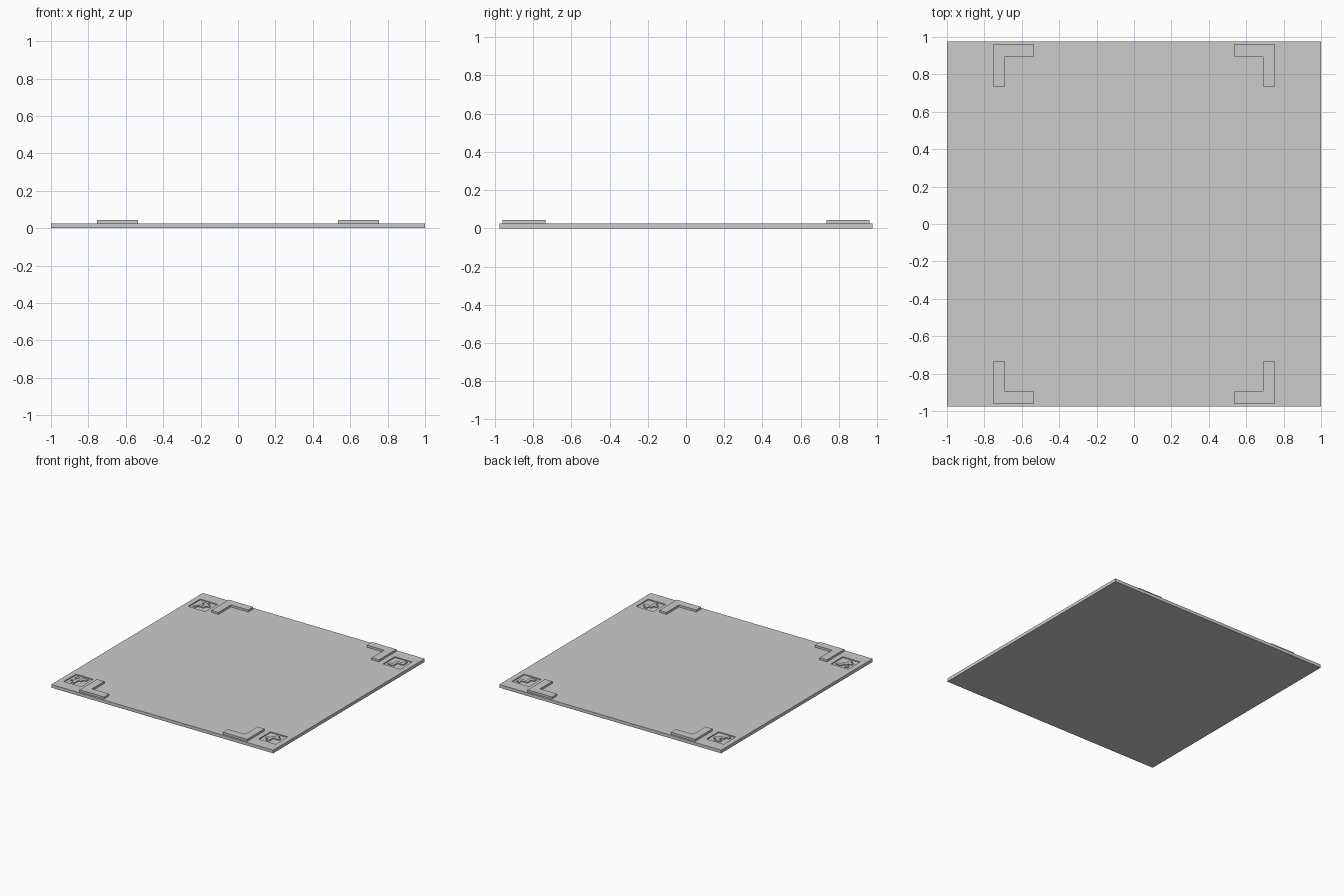
import bpy, bmesh
from mathutils import Vector

cube = bpy.data.objects.get("Cube")
if cube:
    bpy.data.objects.remove(cube, do_unlink=True)

TOP, FLOOR, BRACKET_TOP = 0.026, 0.018, 0.043
TAG_X, TAG_Y, TAG_SIZE = 0.877, 0.80, 0.156
CELL = TAG_SIZE / 6

grey = bpy.data.materials.new("plain grey")
grey.use_nodes = True
colour = (0.6, 0.6, 0.6, 1)
grey.diffuse_color = colour
grey.node_tree.nodes["Principled BSDF"].inputs["Base Color"].default_value = colour


def make_object(name, bm):
    bmesh.ops.recalc_face_normals(bm, faces=bm.faces)
    mesh = bpy.data.meshes.new(name)
    bm.to_mesh(mesh)
    bm.free()
    mesh.materials.append(grey)
    obj = bpy.data.objects.new(name, mesh)
    bpy.context.collection.objects.link(obj)
    return obj


def outline(bm, points, z):
    return bm.faces.new([bm.verts.new((x, y, z)) for x, y in points])


def rectangle(x0, x1, y0, y1):
    return [(x0, y0), (x1, y0), (x1, y1), (x0, y1)]


def raise_faces(bm, height):
    bmesh.ops.remove_doubles(bm, verts=bm.verts, dist=0.0001)
    result = bmesh.ops.extrude_face_region(bm, geom=bm.faces[:], use_keep_orig=True)
    verts = [v for v in result["geom"] if isinstance(v, bmesh.types.BMVert)]
    bmesh.ops.translate(bm, verts=verts, vec=Vector((0, 0, height)))


# Base plate
bm = bmesh.new()
outline(bm, rectangle(-1, 1, -0.975, 0.975), 0)
raise_faces(bm, TOP)
plate = make_object("base_plate", bm)

corners = {
    "front_right": (-1, -1), "front_left": (1, -1),
    "back_right": (-1, 1), "back_left": (1, 1),
}

# Shallow square pockets cut near the corners
bm = bmesh.new()
half = TAG_SIZE / 2
for sx, sy in corners.values():
    cx, cy = sx * TAG_X, sy * TAG_Y
    outline(bm, rectangle(cx - half, cx + half, cy - half, cy + half), FLOOR)
raise_faces(bm, 0.05)
cutter = make_object("pocket_cutter", bm)
cutter.hide_render = True
cut = plate.modifiers.new("pockets", 'BOOLEAN')
cut.operation, cut.solver, cut.object = 'DIFFERENCE', 'EXACT', cutter
bpy.context.view_layer.objects.active = plate
bpy.ops.object.modifier_apply(modifier=cut.name)
bpy.data.objects.remove(cutter, do_unlink=True)

# Raised cells inside each pocket
patterns = {
    "front_right": ("#.##", ".##.", "##..", ".#.."),
    "front_left": ("..#.", ".###", "##..", ".#.."),
    "back_right": (".##.", "..##", ".##.", "#..."),
    "back_left": ("...#", ".###", ".#..", "##.."),
}
for corner, rows in patterns.items():
    sx, sy = corners[corner]
    left, back = sx * TAG_X - 2 * CELL, sy * TAG_Y + 2 * CELL
    bm = bmesh.new()
    for r, row in enumerate(rows):
        for c, mark in enumerate(row):
            if mark == "#":
                x, y = left + c * CELL, back - r * CELL
                outline(bm, rectangle(x, x + CELL, y - CELL, y), FLOOR - 0.002)
    raise_faces(bm, TOP - FLOOR + 0.002)
    make_object(corner + "_marker", bm)

# L-shaped corner brackets
profile = [(0.755, 0.96), (0.535, 0.96), (0.535, 0.895),
           (0.69, 0.895), (0.69, 0.735), (0.755, 0.735)]
for corner, (sx, sy) in corners.items():
    bm = bmesh.new()
    outline(bm, [(sx * x, sy * y) for x, y in profile], TOP - 0.002)
    raise_faces(bm, BRACKET_TOP - TOP + 0.002)
    make_object(corner + "_bracket", bm)
